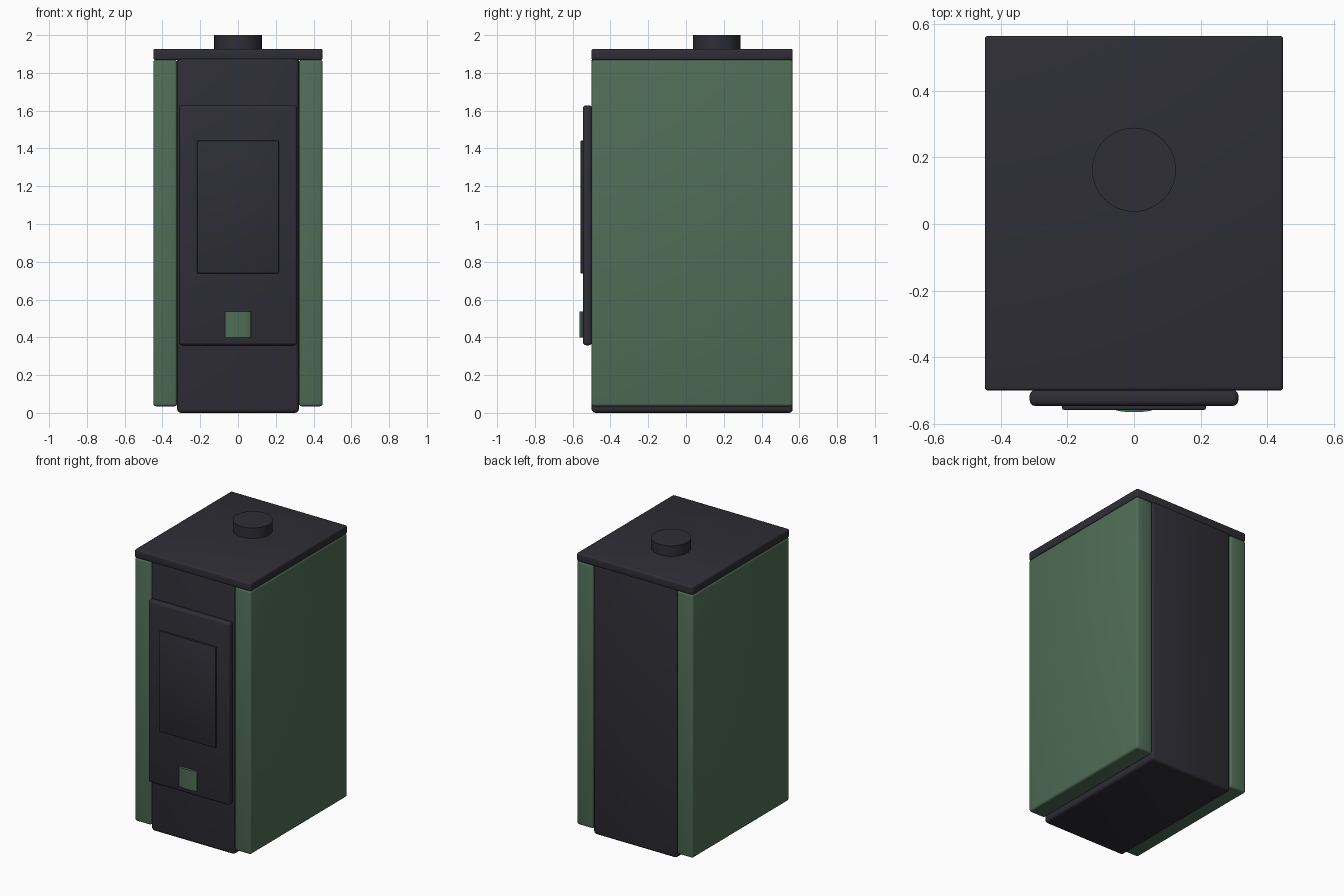
import bpy, bmesh, math

if "Cube" in bpy.data.objects:
    bpy.data.objects.remove(bpy.data.objects["Cube"])


def material(name, rgb):
    m = bpy.data.materials.new(name)
    m.diffuse_color = (*rgb, 1)
    m.use_nodes = True
    m.node_tree.nodes["Principled BSDF"].inputs["Base Color"].default_value = m.diffuse_color
    return m


charcoal = material("charcoal steel", (0.027, 0.027, 0.036))
green = material("green enamel", (0.080, 0.152, 0.095))


def finish(name, bm, mat):
    bmesh.ops.recalc_face_normals(bm, faces=bm.faces)
    mesh = bpy.data.meshes.new(name)
    bm.to_mesh(mesh)
    bm.free()
    mesh.materials.append(mat)
    ob = bpy.data.objects.new(name, mesh)
    bpy.context.collection.objects.link(ob)
    bpy.ops.object.select_all(action='DESELECT')
    bpy.context.view_layer.objects.active = ob
    ob.select_set(True)
    bpy.ops.object.shade_smooth_by_angle(angle=math.radians(35))
    return ob


def box(name, x, y, z, mat, bevel, segments=3):
    """Rounded box from (min, max) ranges."""
    bm = bmesh.new()
    bmesh.ops.create_cube(bm, size=1)
    for v in bm.verts:
        for i, (lo, hi) in enumerate((x, y, z)):
            v.co[i] = lo + (v.co[i] + 0.5) * (hi - lo)
    bmesh.ops.bevel(bm, geom=bm.edges[:], offset=bevel, segments=segments,
                    profile=0.5, affect='EDGES', clamp_overlap=True)
    return finish(name, bm, mat)


def cylinder(name, centre, rx, ry, height, mat, sides):
    bm = bmesh.new()
    bmesh.ops.create_cone(bm, cap_ends=True, segments=sides, radius1=1, radius2=1, depth=1)
    bmesh.ops.scale(bm, vec=(rx, ry, height), verts=bm.verts)
    bmesh.ops.translate(bm, vec=centre, verts=bm.verts)
    return finish(name, bm, mat)


FRONT, BACK = -0.5, 0.565

# Firebox body and the two enamelled side panels
box("body", (-0.322, 0.322), (FRONT, BACK), (0.0, 1.885), charcoal, 0.02)
for side, name in ((-1, "left_side_panel"), (1, "right_side_panel")):
    box(name, tuple(sorted((side * 0.322, side * 0.448))), (FRONT, BACK),
        (0.035, 1.87), green, 0.014)

# Top plate and flue collar
box("top_plate", (-0.448, 0.448), (FRONT, BACK), (1.868, 1.927), charcoal, 0.01)
cylinder("flue_collar", (0, 0.163, 1.955), 0.126, 0.126, 0.09, charcoal, 48)

# Door, glass and curved handle plate
box("door", (-0.313, 0.313), (-0.546, FRONT + 0.002), (0.358, 1.628), charcoal, 0.016)
box("door_glass", (-0.216, 0.216), (-0.558, -0.54), (0.738, 1.442), charcoal, 0.005, 2)
cylinder("handle_plate", (0, -0.55, 0.467), 0.068, 0.015, 0.138, green, 32)
